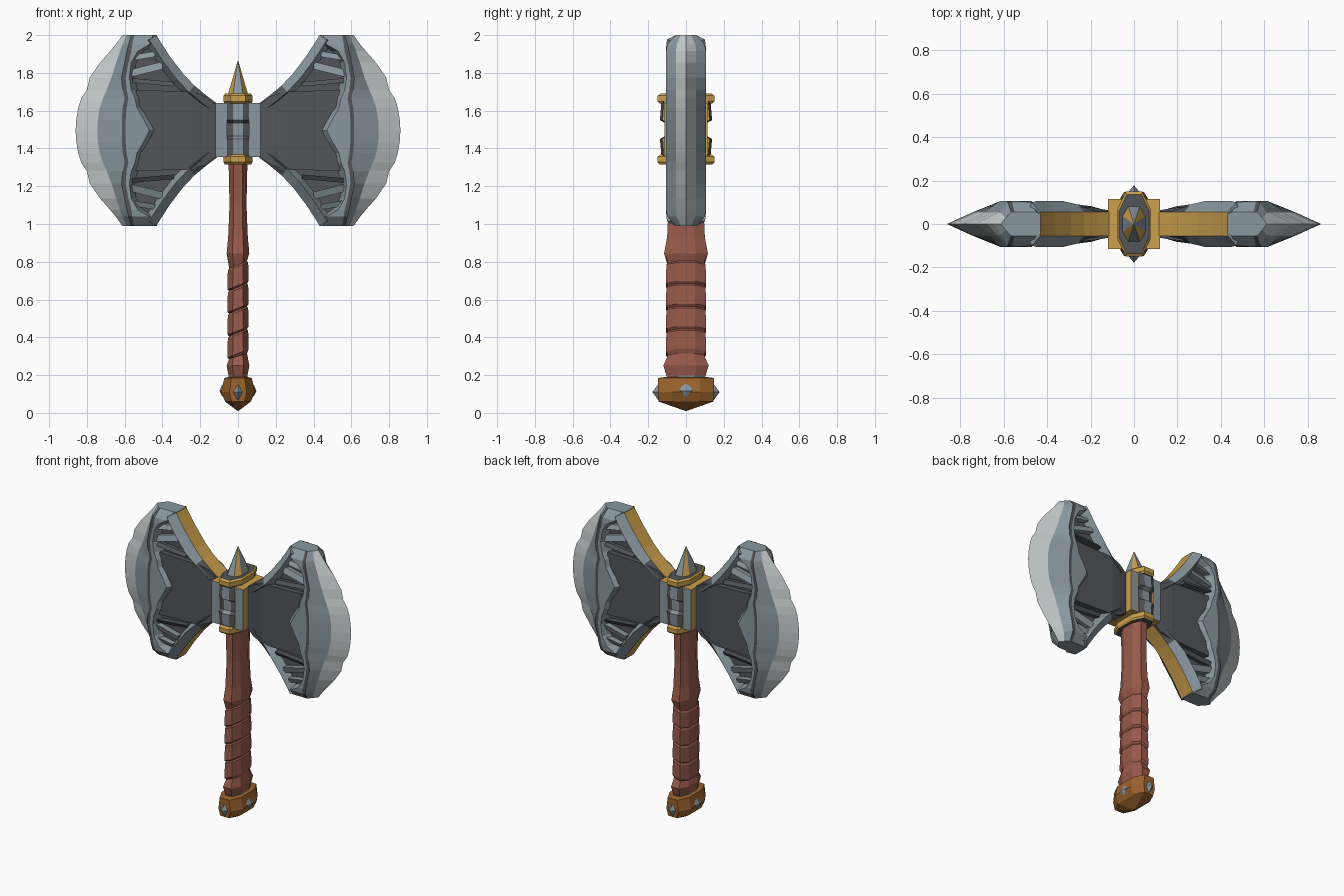
import bpy, bmesh, math
from mathutils import Vector

if "Cube" in bpy.data.objects:
    bpy.data.objects.remove(bpy.data.objects["Cube"])

COLOURS = {
    "dark_steel": (0.085, 0.09, 0.10),
    "steel": (0.25, 0.31, 0.345),
    "bright_edge": (0.56, 0.60, 0.60),
    "gold": (0.60, 0.35, 0.075),
    "bronze": (0.33, 0.125, 0.025),
    "leather": (0.32, 0.105, 0.07),
}
NAMES = list(COLOURS)
DARK, STEEL, BRIGHT, GOLD, BRONZE, LEATHER = range(6)
for n, c in COLOURS.items():
    bpy.data.materials.new(n).diffuse_color = (*c, 1)

CENTRE = 1.495  # height of the middle of the axe heads


def loft(name, rings, mats, caps=(True, True), cap_mat=None, mirror=None, z0=0.0):
    """Skin closed rings of points; mats is a list per column or f(segment, column)."""
    bm = bmesh.new()
    vs = [[bm.verts.new(p) for p in r] for r in rings]
    n = len(rings[0])
    for i in range(len(vs) - 1):
        for j in range(n):
            k = (j + 1) % n
            f = bm.faces.new((vs[i][j], vs[i][k], vs[i + 1][k], vs[i + 1][j]))
            f.material_index = mats(i, j) if callable(mats) else mats[j % len(mats)]
    for end, on in zip((0, -1), caps):
        if on:
            f = bm.faces.new(vs[end])
            f.material_index = cap_mat if cap_mat is not None else f.edges[0].link_faces[0].material_index
    bmesh.ops.remove_doubles(bm, verts=bm.verts, dist=1e-5)
    bmesh.ops.recalc_face_normals(bm, faces=bm.faces)
    me = bpy.data.meshes.new(name)
    bm.to_mesh(me)
    bm.free()
    for m in NAMES:
        me.materials.append(bpy.data.materials[m])
    ob = bpy.data.objects.new(name, me)
    ob.location.z = z0
    bpy.context.collection.objects.link(ob)
    if mirror:
        md = ob.modifiers.new("mirror", 'MIRROR')
        md.use_axis = [a in mirror for a in "xyz"]
    return ob


def oct_ring(hx, hy, z, a=0.45, b=0.5, tilt=0.0):
    pts = [(hx, -a*hy), (hx, a*hy), (b*hx, hy), (-b*hx, hy),
           (-hx, a*hy), (-hx, -a*hy), (-b*hx, -hy), (b*hx, -hy)]
    return [(x, y, z + tilt * x) for x, y in pts]


# Handle: flattened octagon with slanted leather wraps
rings = [oct_ring(.045, .095, .17), oct_ring(.06, .12, .25), oct_ring(.048, .095, .30, tilt=.3)]
for i in range(4):
    z = .315 + .12 * i
    rings += [oct_ring(.056, .106, z, tilt=.4), oct_ring(.054, .104, z + .1, tilt=.4),
              oct_ring(.047, .096, z + .11, tilt=.4)]
rings += [oct_ring(.06, .116, .845), oct_ring(.052, .10, .93), oct_ring(.045, .092, 1.1),
          oct_ring(.05, .098, 1.33)]
loft("handle", rings, [LEATHER])

# Pommel with steel studs
loft("pommel", [oct_ring(.002, .002, .01), oct_ring(.068, .145, .06, .5), oct_ring(.09, .148, .11, .5),
                oct_ring(.072, .148, .185, .5), oct_ring(.05, .11, .19, .5)], [BRONZE])


def stud(name, base, tip, u, v):
    base, tip, u, v = map(Vector, (base, tip, u, v))
    loft(name, [[base + u, base + v, base - u, base - v], [tip] * 4], [STEEL],
         caps=(True, False), cap_mat=STEEL, mirror="xy")


stud("pommel_end_stud", (0, .145, .11), (0, .178, .11), (.028, 0, 0), (0, 0, .045))
stud("pommel_side_stud", (.082, 0, .12), (.098, 0, .115), (0, .06, 0), (0, 0, .035))
loft("pommel_neck", [oct_ring(.058, .06, .15), oct_ring(.05, .105, .197)], [STEEL])

# Gold collars around the steel core
for name, z in (("lower_collar", 1.315), ("upper_collar", 1.637)):
    loft(name, [oct_ring(.07, .138, z), oct_ring(.077, .15, z + .012),
                oct_ring(.077, .15, z + .042), oct_ring(.068, .135, z + .053)], [GOLD])
core = [(.13, 1.36), (.138, 1.45), (.112, 1.465), (.112, 1.535), (.138, 1.55), (.13, 1.65)]
loft("core", [oct_ring(.058, hy, z, .9, .45) for hy, z in core],
     [GOLD, DARK, STEEL, DARK] * 2)

# Spike with alternating steel and gold facets
loft("top_spike", [oct_ring(.055, .085, 1.68), oct_ring(.001, .001, 1.865)], [STEEL, GOLD])

# Sockets holding the heads: steel faces front and back, gold elsewhere
loft("sockets", [[(x, -.115, -.14), (x, .115, -.14), (x, .115, .145), (x, -.115, .145)]
                 for x in (.058, .12)], [GOLD, STEEL, GOLD, STEEL],
     cap_mat=GOLD, mirror="x", z0=CENTRE)

# Dark central panel and thinner recessed web behind it
def slab(name, prof):
    loft(name, [[(x, -y, 0), (x, y, 0), (x, y, h), (x, -y, h)] for x, h, y in prof],
         lambda i, j: -1 + 1 if j != 0 else DARK, mirror="xz", z0=CENTRE)


slab("centre_panel", [(.11, .135, .062), (.17, .18, .072), (.24, .205, .08), (.54, .215, .08)])
slab("recessed_web", [(.11, .13, .04), (.24, .23, .045), (.36, .37, .045), (.43, .47, .045), (.56, .47, .045)])

# Flared rim from the neck to the horns, gold strip along the outside
flare = [(.11, .142, .065), (.17, .187, .082), (.23, .237, .09), (.29, .30, .105),
         (.36, .392, .105), (.41, .468, .105), (.432, .505, .10)]
rings = []
for i, (x, z, t) in enumerate(flare):
    a, b = flare[max(i - 1, 0)], flare[min(i + 1, len(flare) - 1)]
    nrm = Vector((b[1] - a[1], 0, a[0] - b[0])).normalized()
    p, q = Vector((x, 0, z)), .055
    in1, in2 = p + nrm * .045, p + nrm * .075
    Y = Vector((0, 1, 0))
    rings.append([p - Y*q, p + Y*q, in1 + Y*t, in2 + Y*.04, in2 - Y*.04, in1 - Y*t])
loft("flared_rim", rings, lambda i, j: GOLD if j == 0 else DARK if i < 2 else STEEL,
     cap_mat=STEEL, mirror="xz", z0=CENTRE)

# Crescent and cutting edge: height, then inner foot, inner lip, groove, ridge, edge band, edge, thickness
crescent = [
    (0, .41, .47, .595, .615, .745, .86, .105),
    (.06, .445, .50, .595, .615, .742, .856, .105),
    (.12, .495, .535, .59, .61, .732, .846, .105),
    (.17, .50, .545, .58, .60, .715, .83, .105),
    (.215, .53, .565, .59, .61, .695, .80, .105),
    (.28, .55, .575, .595, .617, .67, .785, .105),
    (.36, .54, .565, .58, .60, .645, .73, .105),
    (.42, .50, .53, .565, .588, .625, .677, .105),
    (.455, .44, .47, .56, .58, .612, .648, .10),
    (.505, .43, .45, .55, .565, .59, .612, .055)]
rings = []
for z, c, c2, g, r, m, e, t in crescent:
    half = [(c, .045), (c2, t), (g, t), (r, t), (m, t * .5)]
    rings.append([(x, -y, z) for x, y in half] + [(e, 0, z)] + [(x, y, z) for x, y in half[::-1]])
cols = [STEEL, STEEL, DARK, STEEL, BRIGHT]
loft("crescent_blade", rings, cols + cols[::-1] + [STEEL], caps=(False, True),
     cap_mat=STEEL, mirror="xz", z0=CENTRE)

# Struts bridging the recess between rim and crescent
for i, (x0, z0, x1, z1, h, m) in enumerate([(.34, .245, .56, .265, .012, DARK),
                                            (.40, .345, .56, .305, .02, STEEL),
                                            (.44, .405, .56, .385, .015, STEEL)]):
    loft("strut_%d" % (i + 1), [[(x, -.085, z - h), (x, .085, z - h), (x, .07, z + h), (x, -.07, z + h)]
                                for x, z in ((x0, z0), (x1, z1))], [m], mirror="xz", z0=CENTRE)

for m in bpy.data.materials:
    if m.users and not m.is_grease_pencil:
        m.use_nodes = True
        m.node_tree.nodes["Principled BSDF"].inputs["Base Color"].default_value = m.diffuse_color
